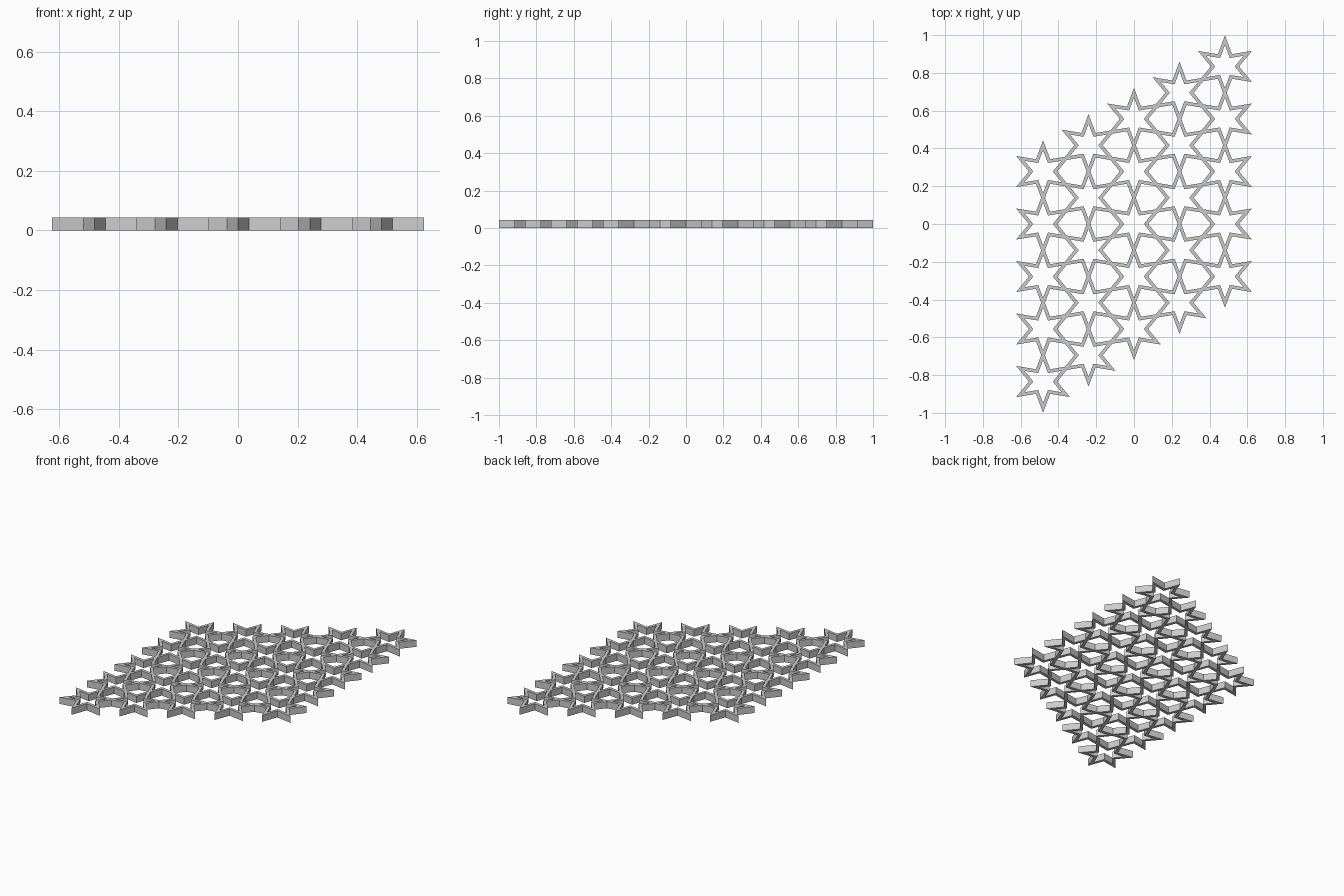
import bpy
import bmesh
from math import sin, cos, pi, sqrt

cube = bpy.data.objects.get("Cube")
if cube:
    bpy.data.objects.remove(cube, do_unlink=True)

PITCH = 0.278        # distance between neighbouring star centres
TIP = 0.165          # outer radius at the points
NOTCH = 0.075        # outer radius between the points
HOLE = 0.69          # size of the star-shaped hole relative to the outline
HEIGHT = 0.043
COUNT = 5

# Plain grey material
grey = bpy.data.materials.new("plain_grey")
grey.use_nodes = True
colour = (0.6, 0.6, 0.6, 1)
grey.diffuse_color = colour
grey.node_tree.nodes["Principled BSDF"].inputs["Base Color"].default_value = colour


def star_loop(bm, scale, z):
    """Ring of vertices alternating between points and notches."""
    ring = []
    for i in range(12):
        r = scale * (NOTCH if i % 2 else TIP)
        a = pi / 2 + i * pi / 6
        ring.append(bm.verts.new((r * cos(a), r * sin(a), z)))
    return ring


# One open six-pointed star frame
bm = bmesh.new()
loops = [star_loop(bm, 1, 0), star_loop(bm, 1, HEIGHT),
         star_loop(bm, HOLE, HEIGHT), star_loop(bm, HOLE, 0)]
for k, lower in enumerate(loops):
    upper = loops[(k + 1) % 4]
    for i in range(12):
        j = (i + 1) % 12
        bm.faces.new((lower[i], lower[j], upper[j], upper[i]))
bmesh.ops.recalc_face_normals(bm, faces=bm.faces)
mesh = bpy.data.meshes.new("star_lattice")
bm.to_mesh(mesh)
bm.free()
mesh.materials.append(grey)

lattice = bpy.data.objects.new("star_lattice", mesh)
bpy.context.collection.objects.link(lattice)

# Repeat the star down each column, then step the columns sideways
step = PITCH * sqrt(3) / 2
lattice.location = (-2 * step, PITCH, 0)
for name, offset in (("column", (0, -PITCH, 0)), ("row", (step, PITCH / 2, 0))):
    array = lattice.modifiers.new(name, 'ARRAY')
    array.count = COUNT
    array.use_relative_offset = False
    array.use_constant_offset = True
    array.constant_offset_displace = offset
